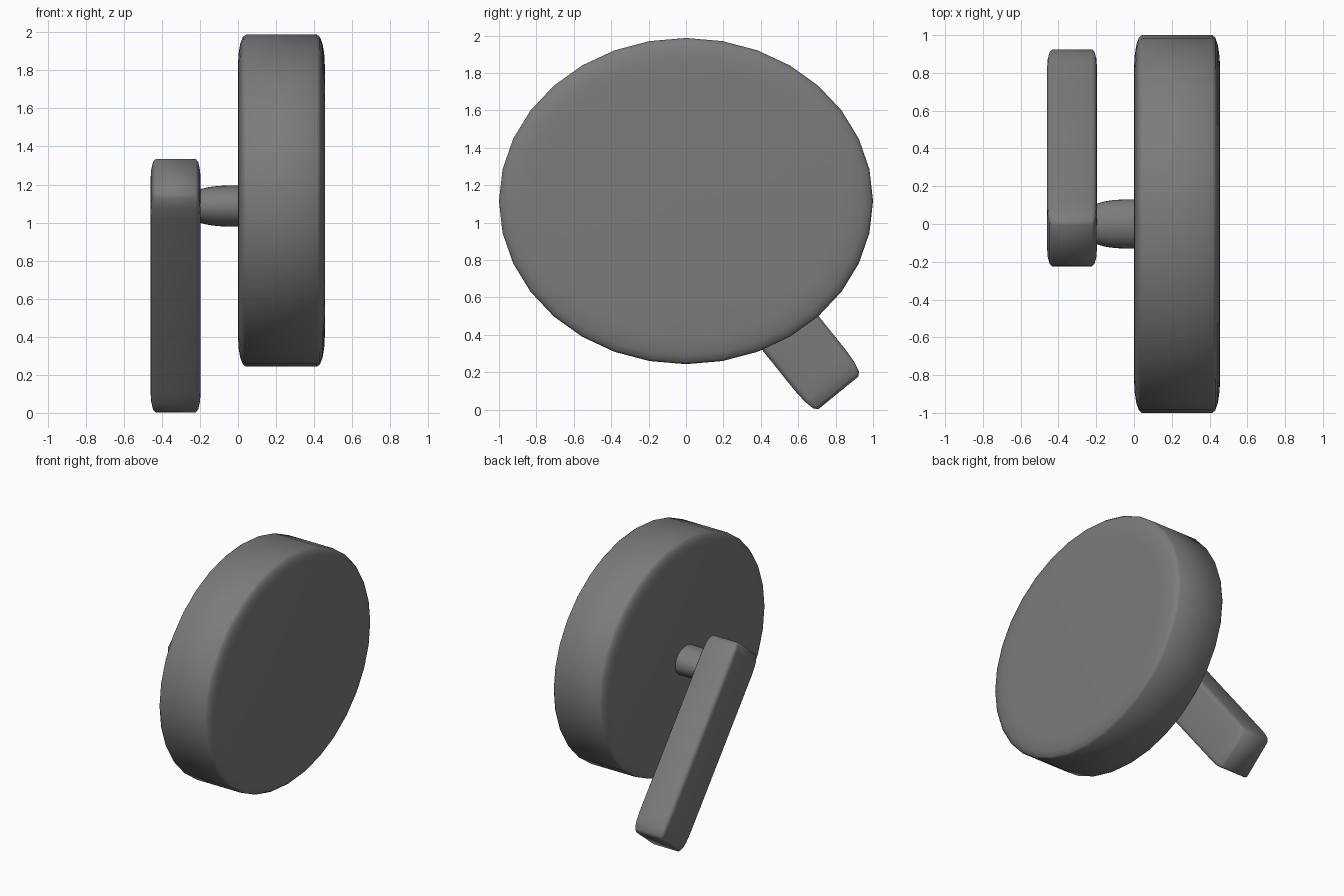
import bpy, bmesh, math
from mathutils import Matrix

cube = bpy.data.objects.get("Cube")
if cube:
    bpy.data.objects.remove(cube, do_unlink=True)

grey = bpy.data.materials.new("dark grey")
grey.use_nodes = True
colour = (0.2, 0.2, 0.2, 1)
grey.diffuse_color = colour
grey.node_tree.nodes["Principled BSDF"].inputs["Base Color"].default_value = colour


def stretched(name, bm, edges, bevel, segments, centre, ax, ay, az):
    """Bevel a unit shape, then stretch it so its half axes become ax, ay, az."""
    bmesh.ops.bevel(bm, geom=edges, offset=bevel, segments=segments,
                    profile=0.5, affect='EDGES', clamp_overlap=True)
    m = Matrix((ax, ay, az)).transposed().to_4x4()
    m.translation = centre
    bm.transform(m)
    bmesh.ops.recalc_face_normals(bm, faces=bm.faces)
    mesh = bpy.data.meshes.new(name)
    bm.to_mesh(mesh)
    bm.free()
    mesh.materials.append(grey)
    obj = bpy.data.objects.new(name, mesh)
    bpy.context.collection.objects.link(obj)
    bpy.ops.object.select_all(action='DESELECT')
    obj.select_set(True)
    bpy.context.view_layer.objects.active = obj
    bpy.ops.object.shade_smooth_by_angle(angle=math.radians(60))


def oval_drum(name, x0, x1, z, ry, rz, bevel, segments):
    """Oval cylinder lying along x with softened rims."""
    bm = bmesh.new()
    bmesh.ops.create_cone(bm, cap_ends=True, segments=32,
                          radius1=1, radius2=1, depth=2)
    rims = [e for e in bm.edges if abs(e.verts[0].co.z - e.verts[1].co.z) < 0.1]
    stretched(name, bm, rims, bevel, segments, ((x0 + x1) / 2, 0, z),
              (0, ry, 0), (0, 0, rz), ((x1 - x0) / 2, 0, 0))


# Large oval disc and the peg that joins it to the arm
oval_drum("disc", 0.0, 0.456, 1.115, 1.0, 0.872, 0.18, 4)
oval_drum("peg", -0.26, 0.44, 1.087, 0.13, 0.108, 0.6, 6)

# Slanted arm with rounded edges
bm = bmesh.new()
bmesh.ops.create_cube(bm, size=2)
stretched("arm", bm, bm.edges[:], 0.2, 3, (-0.328, 0.35, 0.668),
          (0.132, 0, 0), (0, 0.135, 0.11), (0, 0.465, -0.578))
